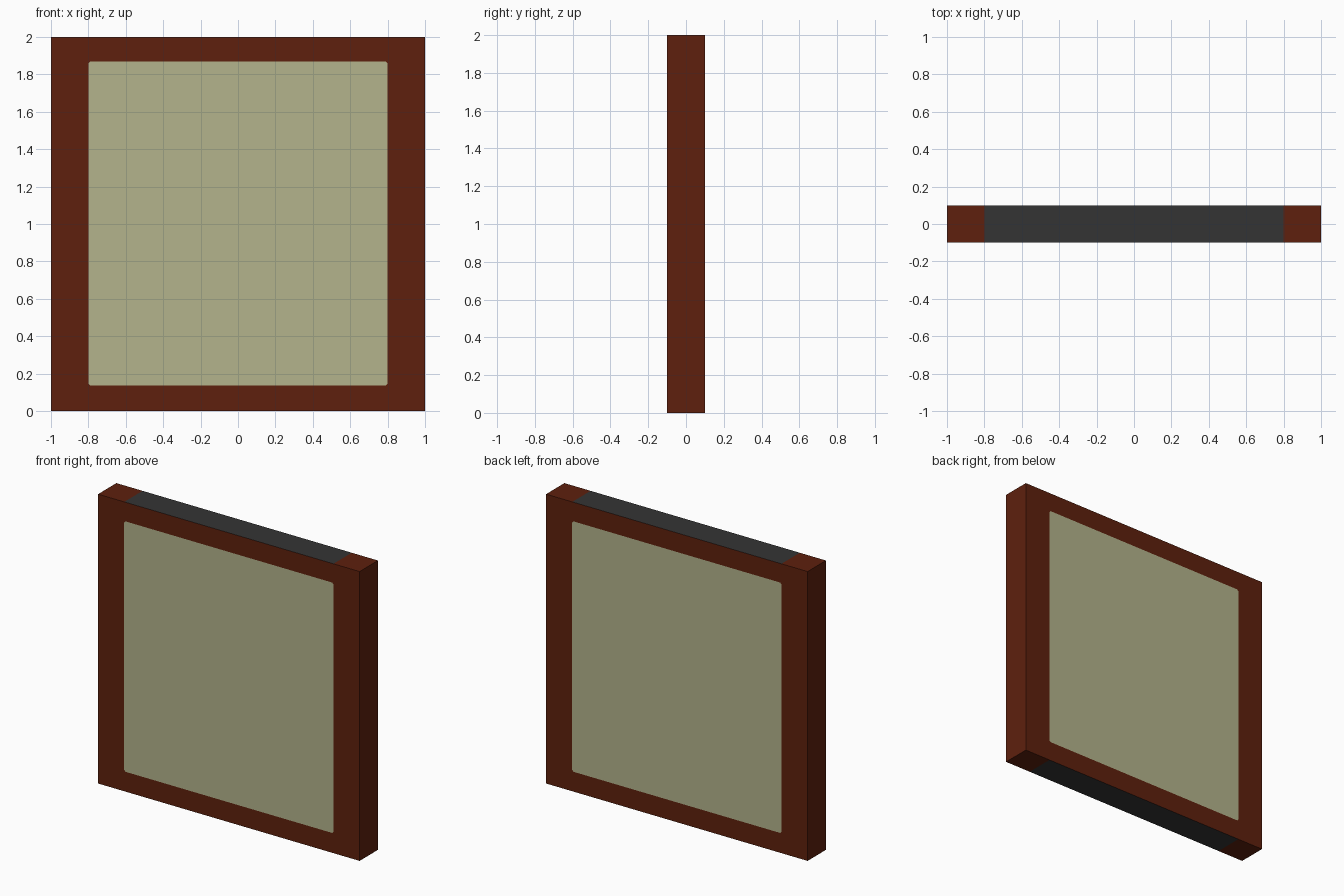
import bpy, bmesh
from mathutils import Vector

if "Cube" in bpy.data.objects:
    bpy.data.objects.remove(bpy.data.objects["Cube"])

X, Z0, Z1 = 0.8, 0.137, 1.868   # panel limits on the faces


def material(name, rgb):
    m = bpy.data.materials.new(name)
    m.diffuse_color = (*rgb, 1)
    m.use_nodes = True
    m.node_tree.nodes["Principled BSDF"].inputs["Base Color"].default_value = m.diffuse_color
    return m


# Slab body
bm = bmesh.new()
bmesh.ops.create_cube(bm, size=1)
for v in bm.verts:
    v.co = Vector((v.co.x * 2, v.co.y * 0.2, v.co.z * 2 + 1))

# Cut lines that outline the panels and edge strips
for co, no in (((-X, 0, 0), (1, 0, 0)), ((X, 0, 0), (1, 0, 0)),
               ((0, 0, Z0), (0, 0, 1)), ((0, 0, Z1), (0, 0, 1))):
    bmesh.ops.bisect_plane(bm, geom=bm.verts[:] + bm.edges[:] + bm.faces[:],
                           plane_co=co, plane_no=no)

# Clip the panel corners slightly
corners = [v for v in bm.verts if abs(abs(v.co.x) - X) < 1e-4 and 0.05 < v.co.z < 1.95]
bmesh.ops.bevel(bm, geom=corners, offset=0.01, offset_type='OFFSET',
                segments=1, profile=0.5, affect='VERTICES')

# Colour by direction and position
bm.normal_update()
for f in bm.faces:
    c = f.calc_center_median()
    if abs(c.x) < X - 0.02:
        if abs(f.normal.z) > 0.9:
            f.material_index = 2
        elif abs(f.normal.y) > 0.9 and Z0 < c.z < Z1:
            f.material_index = 1

mesh = bpy.data.meshes.new("framed_panel")
bm.to_mesh(mesh)
bm.free()
mesh.materials.append(material("brown wood", (0.112, 0.0144, 0.004)))
mesh.materials.append(material("pale olive", (0.457, 0.457, 0.262)))
mesh.materials.append(material("dark grey", (0.0343, 0.0343, 0.0343)))
bpy.context.collection.objects.link(bpy.data.objects.new("framed_panel", mesh))
